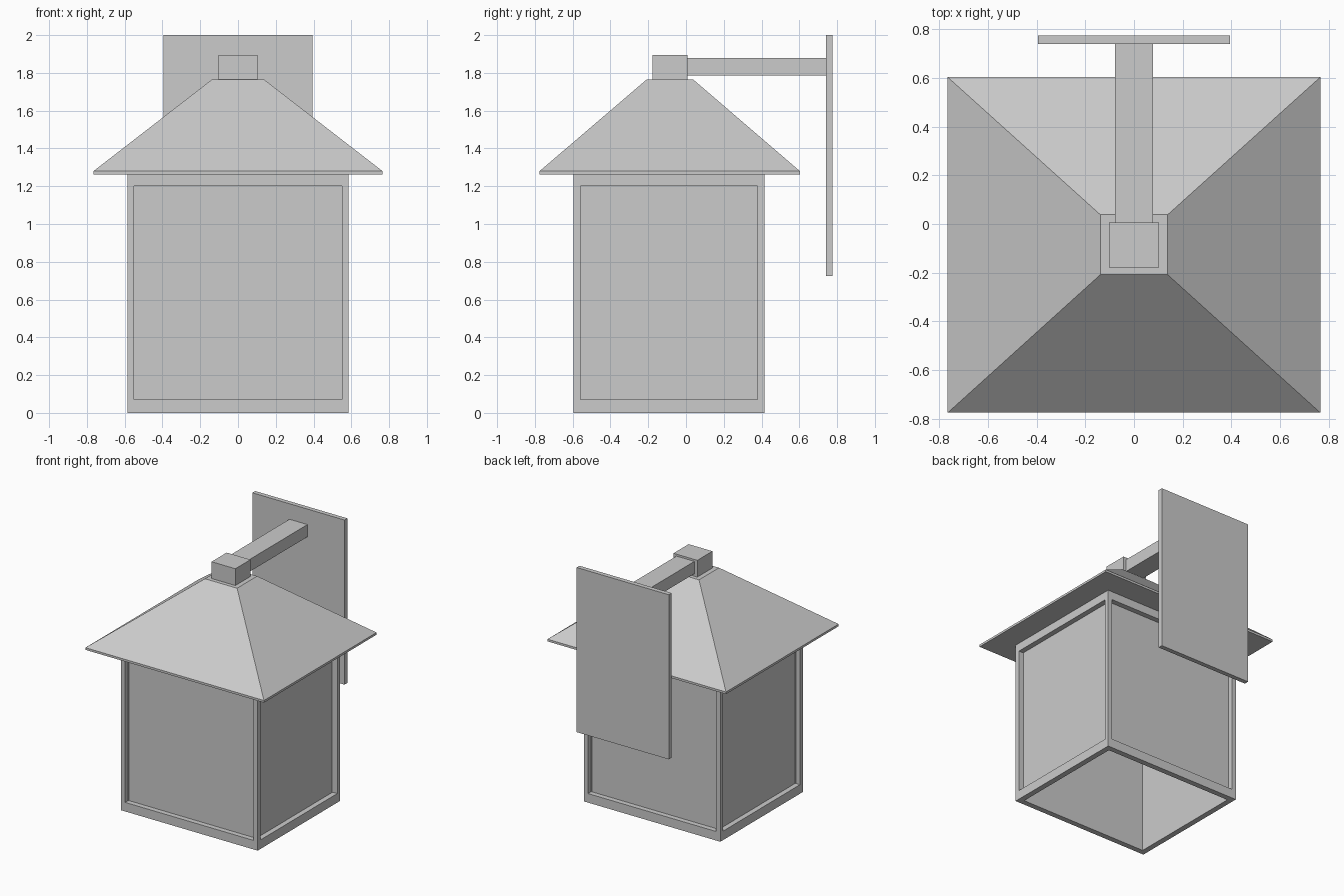
import bpy, bmesh
from mathutils import Vector

if "Cube" in bpy.data.objects:
    bpy.data.objects.remove(bpy.data.objects["Cube"])


def finish(bm, name):
    bmesh.ops.recalc_face_normals(bm, faces=bm.faces)
    mesh = bpy.data.meshes.new(name)
    bm.to_mesh(mesh)
    bm.free()
    obj = bpy.data.objects.new(name, mesh)
    bpy.context.collection.objects.link(obj)
    return obj


def box_bm(lo, hi):
    bm = bmesh.new()
    bmesh.ops.create_cube(bm, size=1)
    lo, hi = Vector(lo), Vector(hi)
    for v in bm.verts:
        v.co = Vector(lo[i] + (v.co[i] + 0.5) * (hi[i] - lo[i]) for i in range(3))
    bm.normal_update()
    return bm


def box(name, lo, hi):
    return finish(box_bm(lo, hi), name)


# Lantern housing: framed, recessed side panels and a cavity open at the bottom
bm = box_bm((-0.585, -0.595, 0), (0.585, 0.415, 1.265))
sides = [f for f in bm.faces if abs(f.normal.z) < 0.5]
bottom = next(f for f in bm.faces if f.normal.z < -0.5)
for f in sides:
    n = f.normal.copy()
    bmesh.ops.inset_individual(bm, faces=[f], thickness=0.05)
    r = bmesh.ops.inset_individual(bm, faces=[f], thickness=0.0)
    for v in f.verts:
        v.co -= n * 0.04
    # uneven bottom and top rails
    ring = {v for q in r["faces"] for v in q.verts} | set(f.verts)
    for v in ring:
        v.co.z = 0.07 if v.co.z < 0.6 else 1.2
bmesh.ops.inset_individual(bm, faces=[bottom], thickness=0.06)
bmesh.ops.inset_individual(bm, faces=[bottom], thickness=0.0)
for v in bottom.verts:
    v.co.z = 1.255
finish(bm, "lantern_housing")

# Hipped roof with a thin eave edge and a flat top
bm = bmesh.new()
rings = []
for x, y0, y1, z in [(0.765, -0.775, 0.603, 1.263),
                     (0.765, -0.775, 0.603, 1.28),
                     (0.138, -0.208, 0.038, 1.765)]:
    rings.append([bm.verts.new(c) for c in
                  [(-x, y0, z), (x, y0, z), (x, y1, z), (-x, y1, z)]])
for a, b in zip(rings, rings[1:]):
    for i in range(4):
        j = (i + 1) % 4
        bm.faces.new((a[i], a[j], b[j], b[i]))
bm.faces.new(rings[0])
bm.faces.new(rings[-1])
finish(bm, "roof")

# Roof cap, wall arm and wall plate
box("roof_cap", (-0.102, -0.178, 1.763), (0.102, 0.007, 1.895))
box("wall_arm", (-0.077, 0.005, 1.785), (0.077, 0.742, 1.88))
box("wall_plate", (-0.395, 0.74, 0.725), (0.395, 0.775, 2.0))
